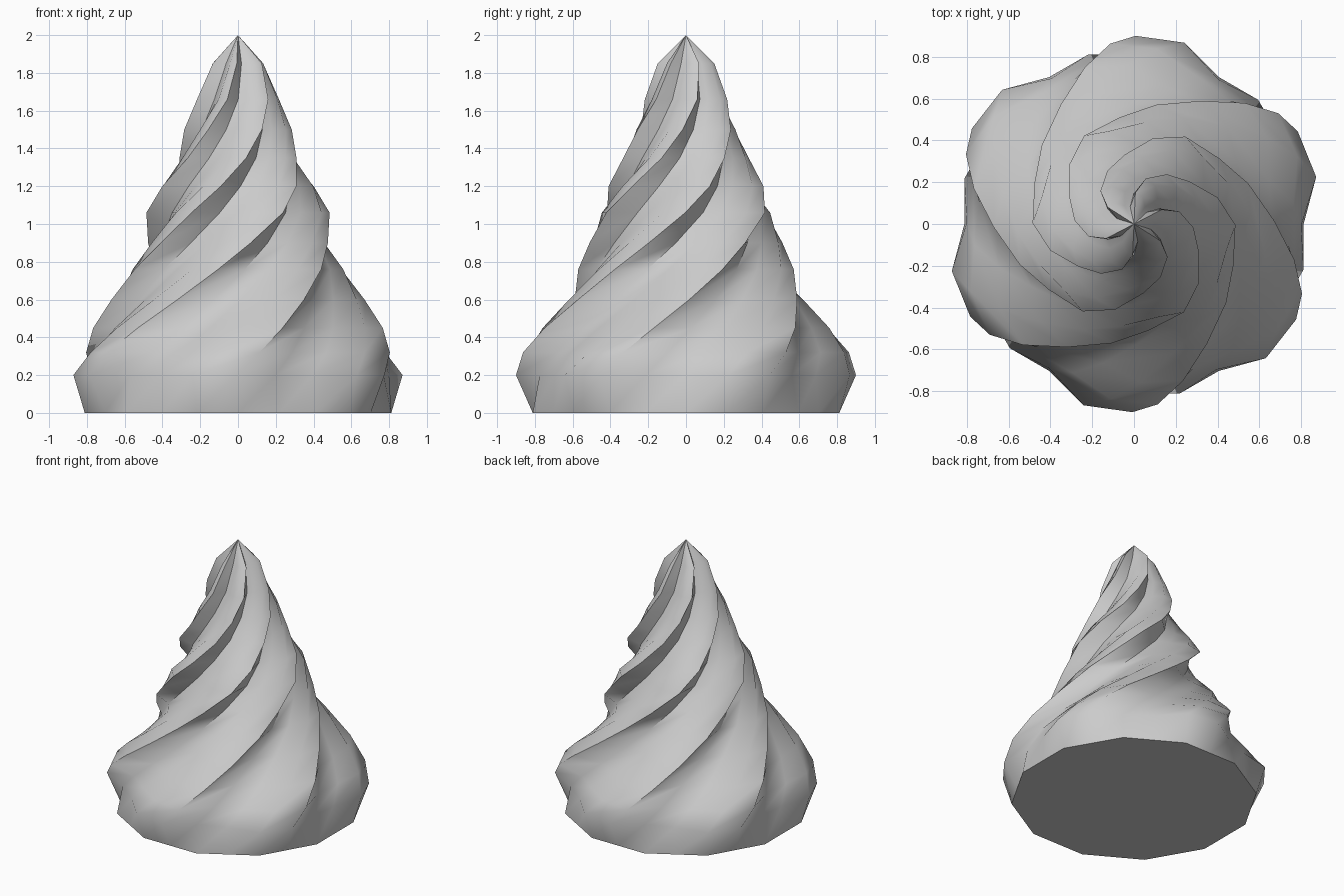
import bpy, bmesh, math

if "Cube" in bpy.data.objects:
    bpy.data.objects.remove(bpy.data.objects["Cube"])

# Swirl rings: height, ridge radius, groove radius, groove angle (degrees)
RINGS = [
    (0.20, 0.90, 0.80, 52), (0.32, 0.87, 0.745, 60), (0.45, 0.785, 0.655, 70),
    (0.60, 0.67, 0.55, 84), (0.76, 0.58, 0.475, 102), (0.90, 0.515, 0.41, 120),
    (1.06, 0.485, 0.36, 142), (1.20, 0.42, 0.31, 160), (1.35, 0.335, 0.25, 180),
    (1.50, 0.285, 0.195, 199), (1.66, 0.225, 0.145, 218), (1.85, 0.15, 0.085, 230),
]
LOBES = 6
N = LOBES * 4


def lobe_points(z, ridge, groove, twist):
    """One six-lobed cross-section, leaning towards the twist."""
    soft = 0.0 if z < 0.3 else 0.2
    profile = [(-37.5, ridge - soft * (ridge - groove)), (-22.5, ridge),
               (-7.5, groove), (7.5, groove + soft * (ridge - groove))]
    pts = []
    for k in range(LOBES):
        for off, r in profile:
            a = math.radians(twist + off + 60 * k)
            pts.append((r * math.cos(a), r * math.sin(a), z))
    return pts


bm = bmesh.new()

# Flat twelve-sided base
base = []
for i in range(N):
    a = math.radians(15 + 15 * i)
    r = 0.84 * (1 if i % 2 == 0 else math.cos(math.radians(15)))
    base.append(bm.verts.new((r * math.cos(a), r * math.sin(a), 0)))
bm.faces.new(base[::-1])

# Twisted lobed body
prev = base
for ring in RINGS:
    cur = [bm.verts.new(p) for p in lobe_points(*ring)]
    for i in range(N):
        j = (i + 1) % N
        bm.faces.new((prev[i], prev[j], cur[j], cur[i]))
    prev = cur

# Pointed tip
tip = bm.verts.new((0, 0, 2))
for i in range(N):
    bm.faces.new((prev[i], prev[(i + 1) % N], tip))

mesh = bpy.data.meshes.new("cream_swirl")
bm.to_mesh(mesh)
bm.free()
swirl = bpy.data.objects.new("cream_swirl", mesh)
bpy.context.collection.objects.link(swirl)
bpy.context.view_layer.objects.active = swirl
swirl.select_set(True)
bpy.ops.object.shade_smooth_by_angle(angle=math.radians(60))
